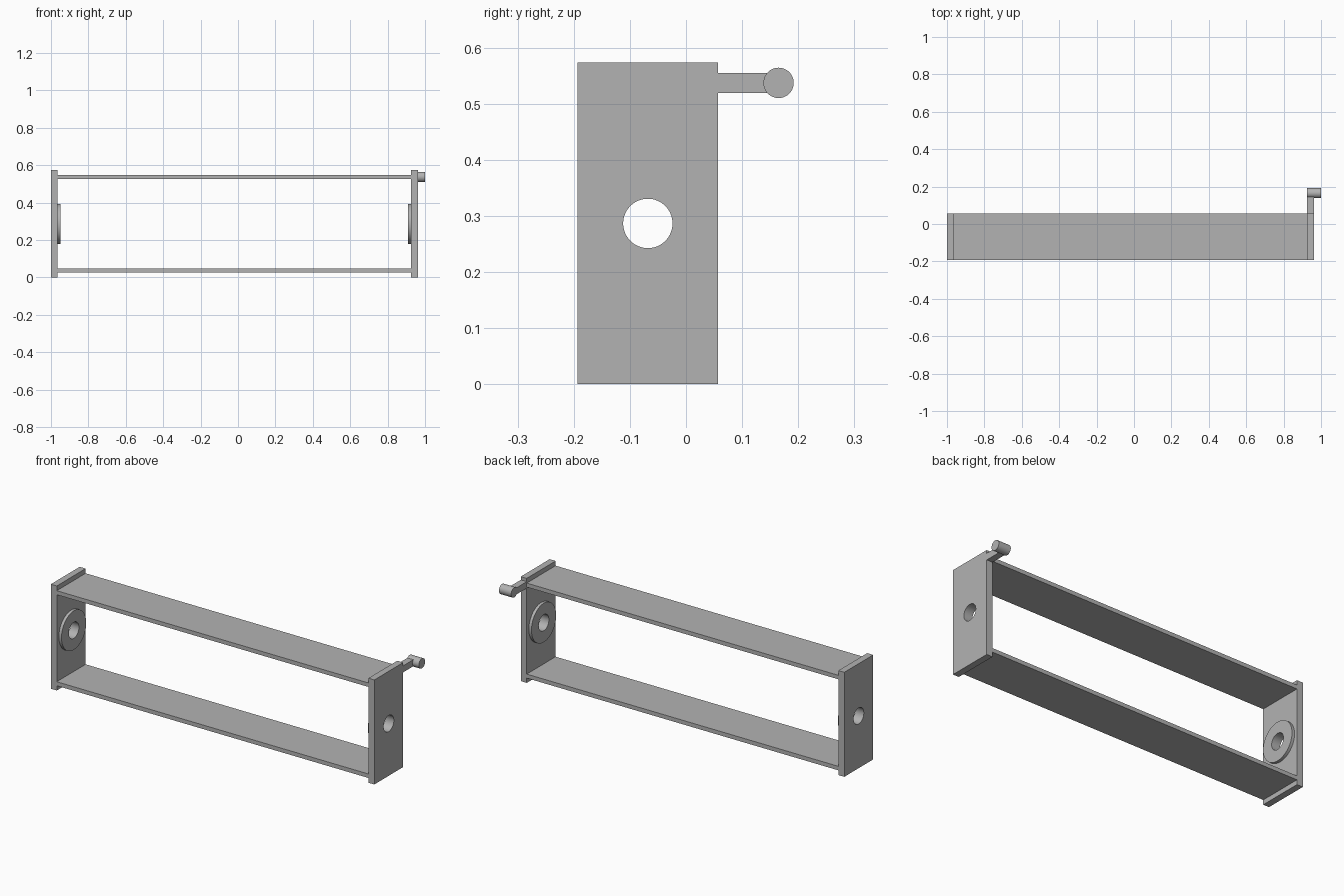
import bpy
import math

default = bpy.data.objects.get("Cube")
if default:
    bpy.data.objects.remove(default, do_unlink=True)

grey = bpy.data.materials.new("plain grey")
grey.use_nodes = True
colour = (0.45, 0.45, 0.45, 1)
grey.diffuse_color = colour
grey.node_tree.nodes["Principled BSDF"].inputs["Base Color"].default_value = colour

FRONT, BACK = -0.193, 0.057
HEIGHT = 0.573
MID_Y, MID_Z = (FRONT + BACK) / 2, HEIGHT / 2


def finish(name):
    obj = bpy.context.object
    obj.name = name
    bpy.ops.object.transform_apply(location=True, rotation=True, scale=True)
    obj.data.materials.append(grey)
    return obj


def box(name, x, y, z):
    """Box given by its (min, max) along each axis."""
    spans = (x, y, z)
    bpy.ops.mesh.primitive_cube_add(size=1, location=[sum(s) / 2 for s in spans])
    bpy.context.object.scale = [s[1] - s[0] for s in spans]
    return finish(name)


def rod(name, x, y, z, radius):
    """Cylinder lying along x."""
    bpy.ops.mesh.primitive_cylinder_add(
        vertices=64, radius=radius, depth=x[1] - x[0],
        location=(sum(x) / 2, y, z), rotation=(0, math.pi / 2, 0))
    return finish(name)


def select(obj):
    bpy.ops.object.select_all(action='DESELECT')
    obj.select_set(True)
    bpy.context.view_layer.objects.active = obj


def smooth(obj):
    select(obj)
    bpy.ops.object.shade_smooth_by_angle(angle=math.radians(30))


# End plates with round bosses on their inner faces
pierced = []
for side, plate_x, boss_x in (("right", (-1, -0.964), (-0.964, -0.948)),
                              ("left", (0.926, 0.962), (0.91, 0.926))):
    pierced.append(box(side + "_end_plate", plate_x, (FRONT, BACK), (0, HEIGHT)))
    pierced.append(rod(side + "_boss", boss_x, MID_Y, MID_Z, 0.107))

# Axle hole through both ends
cutter = rod("axle_hole_cutter", (-1.2, 1.2), MID_Y, MID_Z, 0.044)
cutter.hide_render = True
for obj in pierced:
    select(obj)
    mod = obj.modifiers.new("axle_hole", 'BOOLEAN')
    mod.operation = 'DIFFERENCE'
    mod.solver = 'EXACT'
    mod.object = cutter
    bpy.ops.object.modifier_apply(modifier=mod.name)
    smooth(obj)
bpy.data.objects.remove(cutter, do_unlink=True)

# Long shelves joining the ends
for name, z in (("bottom_shelf", (0.026, 0.048)), ("top_shelf", (0.525, 0.547))):
    box(name, (-0.964, 0.926), (FRONT, BACK), z)

# Rear arm and its pin
box("rear_arm", (0.926, 0.962), (BACK, 0.165), (0.519, 0.555))
smooth(rod("arm_pin", (0.926, 1.0), 0.165, 0.537, 0.027))
